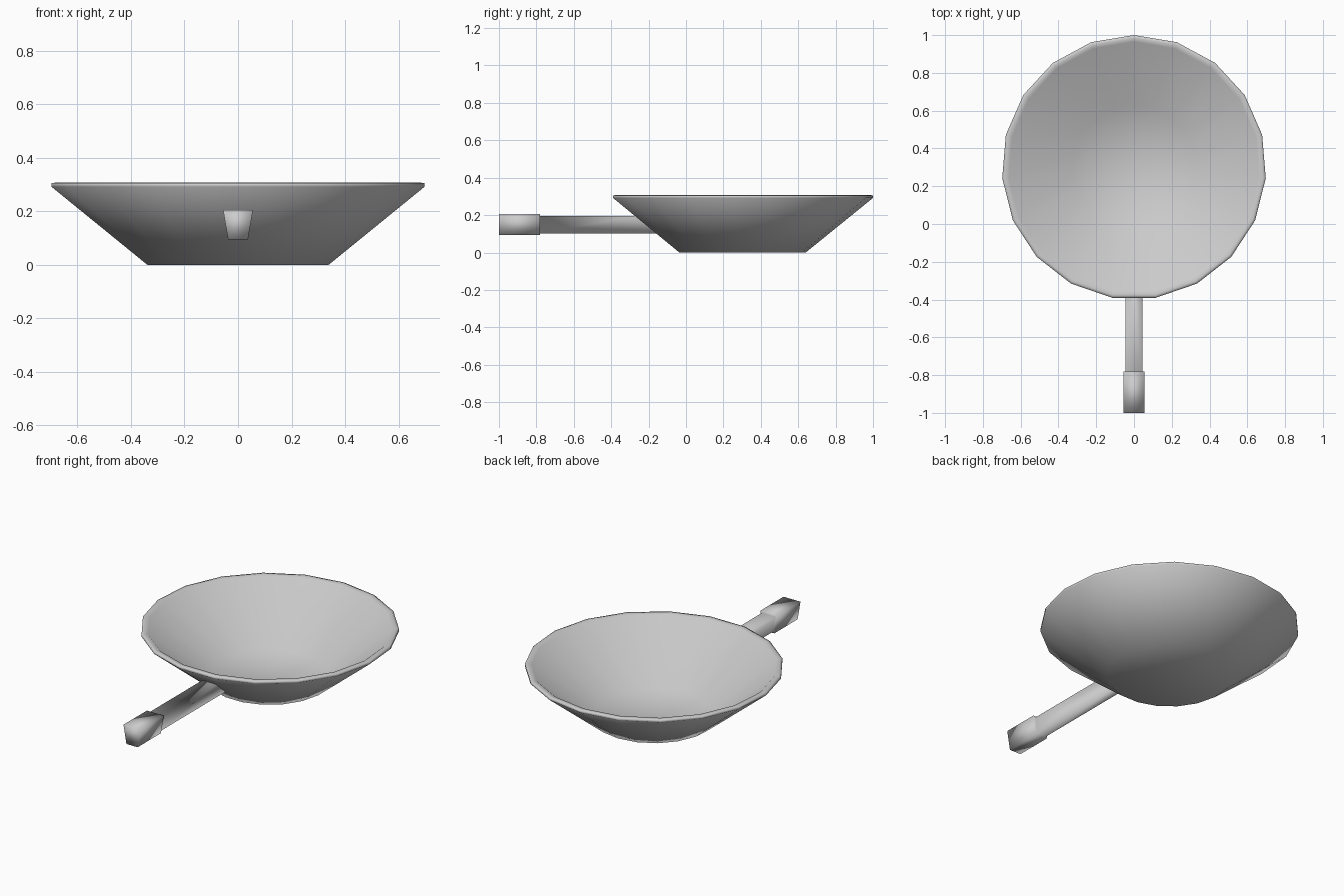
import bpy, bmesh, math

if "Cube" in bpy.data.objects:
    bpy.data.objects.remove(bpy.data.objects["Cube"])

SIDES = 19
CY = 0.3  # bowl centre on y


def finish(name, bm, smooth=True):
    bmesh.ops.recalc_face_normals(bm, faces=bm.faces)
    mesh = bpy.data.meshes.new(name)
    bm.to_mesh(mesh)
    bm.free()
    for p in mesh.polygons:
        p.use_smooth = smooth
    obj = bpy.data.objects.new(name, mesh)
    bpy.context.collection.objects.link(obj)
    return obj


def loft(rings):
    """Bridge equal-sized point rings and cap both ends."""
    bm = bmesh.new()
    loops = [[bm.verts.new(p) for p in ring] for ring in rings]
    n = len(loops[0])
    for a, b in zip(loops, loops[1:]):
        for i in range(n):
            j = (i + 1) % n
            bm.faces.new((a[i], a[j], b[j], b[i]))
    bm.faces.new(loops[0])
    bm.faces.new(loops[-1])
    return bm


def circle(r, z):
    # one vertex points to the back, a flat side faces the handle
    step = 2 * math.pi / SIDES
    return [(r * math.sin(i * step), CY + r * math.cos(i * step), z) for i in range(SIDES)]


# pan bowl: outside wall, rim, inside wall
profile = [(0.34, 0.0), (0.70, 0.292), (0.70, 0.305), (0.685, 0.307),
           (0.665, 0.303), (0.325, 0.02)]
finish("pan_bowl", loft([circle(r, z) for r, z in profile]))


# handle: tapered section, slanted where it meets the bowl, thicker grip at the end
def section(y_top, y_bottom, w_top, w_bottom, z_top, z_bottom):
    return [(-w_top, y_top, z_top), (w_top, y_top, z_top),
            (w_bottom, y_bottom, z_bottom), (-w_bottom, y_bottom, z_bottom)]


shaft = (0.044, 0.028, 0.196, 0.102)
grip = (0.056, 0.037, 0.205, 0.095)
finish("handle", loft([
    section(-0.27, -0.15, *shaft),
    section(-0.78, -0.78, *shaft),
    section(-0.78, -0.78, *grip),
    section(-1.0, -1.0, *grip),
]))
